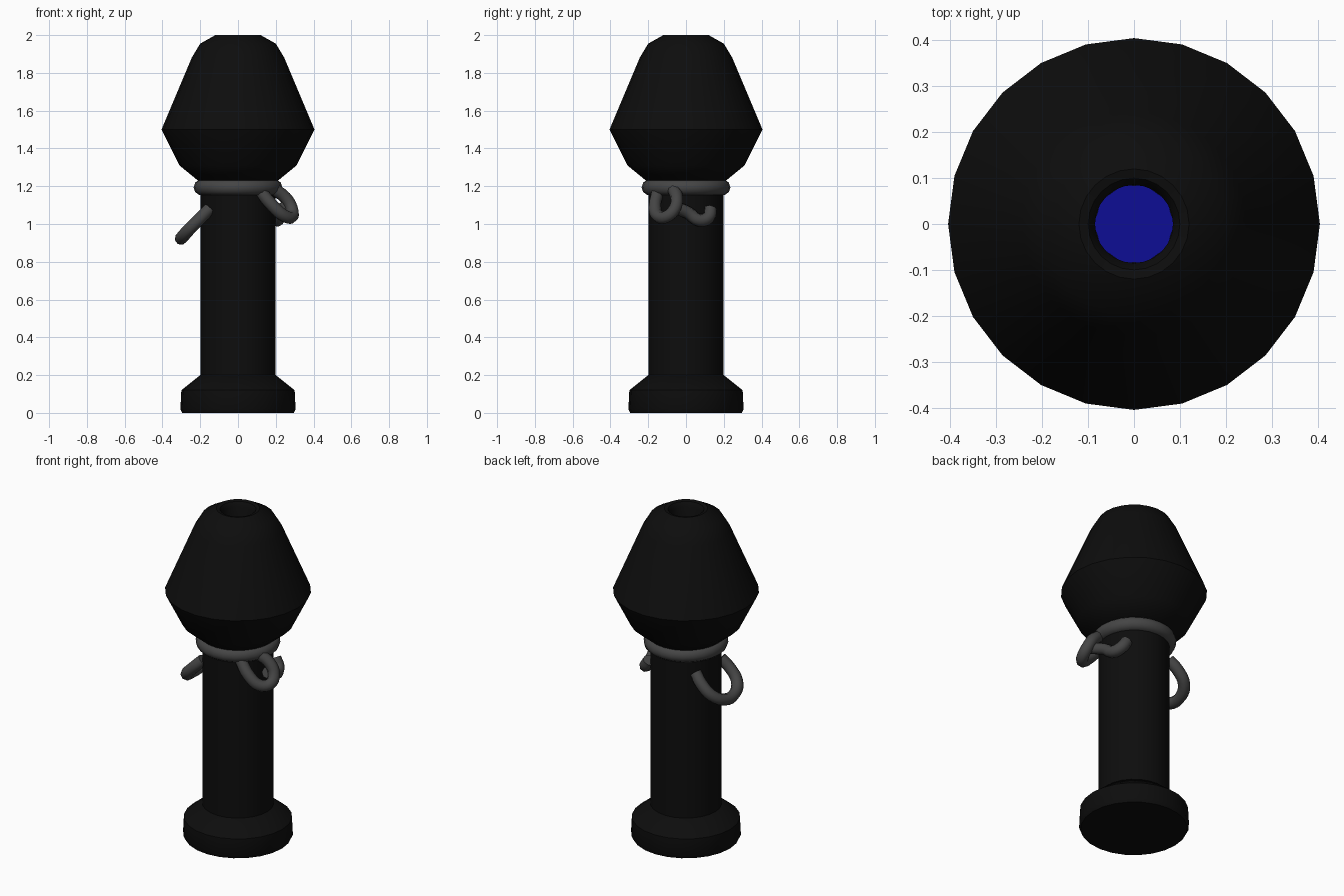
import bpy, bmesh, math
from mathutils import Vector

cube = bpy.data.objects.get("Cube")
if cube:
    bpy.data.objects.remove(cube, do_unlink=True)


def material(name, color):
    m = bpy.data.materials.new(name)
    m.use_nodes = True
    m.diffuse_color = (*color, 1)
    m.node_tree.nodes["Principled BSDF"].inputs["Base Color"].default_value = (*color, 1)
    return m


BLACK = material("black", (0.004, 0.004, 0.004))
GREY = material("rope grey", (0.06, 0.06, 0.06))
BLUE = material("deep blue", (0.004, 0.004, 0.3))


def finish(name, bm, mat, angle):
    bmesh.ops.recalc_face_normals(bm, faces=bm.faces)
    mesh = bpy.data.meshes.new(name)
    bm.to_mesh(mesh)
    bm.free()
    ob = bpy.data.objects.new(name, mesh)
    bpy.context.collection.objects.link(ob)
    mesh.materials.append(mat)
    bpy.ops.object.select_all(action='DESELECT')
    ob.select_set(True)
    bpy.context.view_layer.objects.active = ob
    bpy.ops.object.shade_smooth_by_angle(angle=math.radians(angle))
    return ob


def lathe(name, profile, mat, sides=24, angle=40):
    """Revolve a (radius, height) profile about z."""
    bm = bmesh.new()
    verts = [bm.verts.new((r, 0, z)) for r, z in profile]
    edges = [bm.edges.new(pair) for pair in zip(verts, verts[1:])]
    bmesh.ops.spin(bm, geom=verts + edges, cent=(0, 0, 0), axis=(0, 0, 1),
                   angle=math.tau, steps=sides, use_merge=True)
    bmesh.ops.remove_doubles(bm, verts=bm.verts, dist=0.0005)
    return finish(name, bm, mat, angle)


def rope(name, points, radius):
    """Round tube along a smooth path."""
    cu = bpy.data.curves.new(name + "_path", 'CURVE')
    cu.dimensions = '3D'
    cu.bevel_depth = radius
    cu.bevel_resolution = 2
    cu.resolution_u = 4
    cu.use_fill_caps = True
    sp = cu.splines.new('BEZIER')
    sp.bezier_points.add(len(points) - 1)
    for bp, p in zip(sp.bezier_points, points):
        bp.co = Vector(p)
        bp.handle_left_type = bp.handle_right_type = 'AUTO'
    helper = bpy.data.objects.new(name + "_path", cu)
    bpy.context.collection.objects.link(helper)
    bpy.context.view_layer.update()
    evaluated = helper.evaluated_get(bpy.context.evaluated_depsgraph_get())
    bm = bmesh.new()
    bm.from_mesh(evaluated.to_mesh())
    evaluated.to_mesh_clear()
    bpy.data.objects.remove(helper, do_unlink=True)
    bmesh.ops.remove_doubles(bm, verts=bm.verts, dist=0.0005)
    return finish(name, bm, GREY, 60)


# Foot, shaft and head, with an open bore in the top
lathe("foot", [(0, 0), (0.295, 0), (0.305, 0.02), (0.3, 0.12), (0.2, 0.2), (0, 0.2)], BLACK)
lathe("shaft", [(0.198, 0.19), (0.198, 1.24)], BLACK)
lathe("head", [(0, 1.22), (0.2, 1.22), (0.31, 1.31), (0.405, 1.5), (0.245, 1.88),
               (0.2, 1.955), (0.12, 2), (0.1, 1.995), (0.085, 1.97), (0.085, 1.74)], BLACK)
lathe("bore_core", [(0, 1.75), (0.088, 1.75)], BLUE, sides=10)

# Cord wrapped round the neck
lathe("cord_ring", [(0.193 + 0.042 * math.cos(a), 1.194 + 0.042 * math.sin(a))
                    for a in (i * math.tau / 10 for i in range(11))], GREY, angle=60)

# Bow loop hanging from the ring
rope("bow_loop", [(0.12, -0.15, 1.17), (0.19, -0.165, 1.09), (0.25, -0.145, 1.04),
                  (0.285, -0.1, 1.04), (0.285, -0.06, 1.08), (0.25, -0.05, 1.14),
                  (0.18, -0.07, 1.19)], 0.034)

# Short cord end lying against the shaft
rope("cord_end", [(0.25, -0.07, 1.09), (0.215, 0.01, 1.06), (0.21, 0.07, 1.02),
                  (0.19, 0.12, 1.035), (0.16, 0.13, 1.08)], 0.034)

# Large symmetrical loop drooping on the other side
half = [(-0.15, -0.12, 1.08), (-0.2, -0.135, 1.03), (-0.26, -0.12, 0.97), (-0.295, -0.05, 0.93)]
rope("side_loop", half + [(x, -y, z) for x, y, z in reversed(half)], 0.034)
